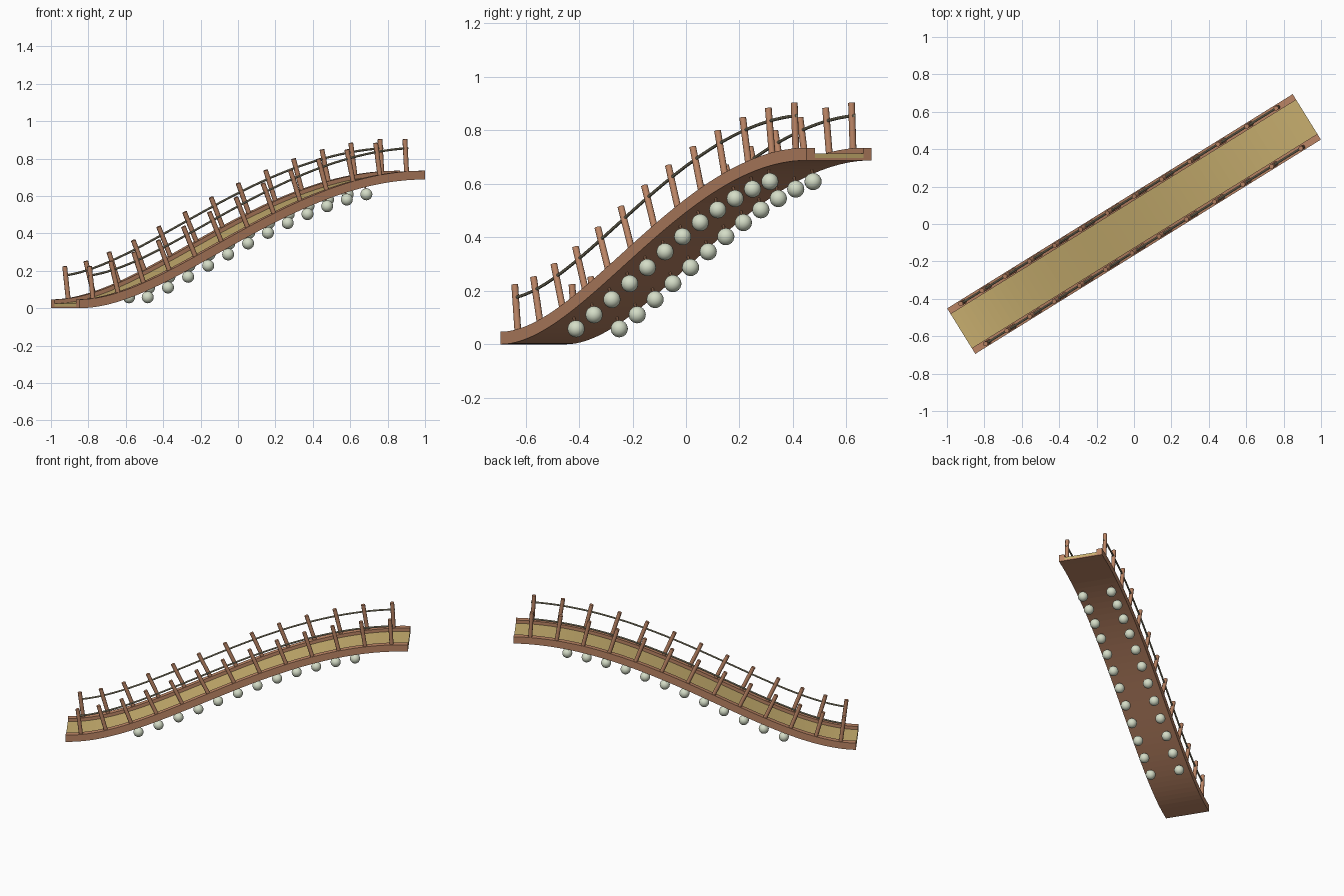
import bpy, bmesh, math
from mathutils import Vector, Matrix

if "Cube" in bpy.data.objects:
    bpy.data.objects.remove(bpy.data.objects["Cube"])

ANG = math.radians(31.8)
L, HW, RISE = 1.087, 0.143, 0.688
BU = (-L, -L + 0.58, L - 0.863, L)      # S-curve control points along the bridge
BZ = (0, 0, RISE, RISE)
ROT = Matrix.Rotation(ANG, 3, 'Z')


def bez(c, t):
    s = 1 - t
    return s**3*c[0] + 3*s*s*t*c[1] + 3*s*t*t*c[2] + t**3*c[3]


def dbez(c, t):
    s = 1 - t
    return 3*(s*s*(c[1]-c[0]) + 2*s*t*(c[2]-c[1]) + t*t*(c[3]-c[2]))


def t_at(u):
    lo, hi = 0.0, 1.0
    for _ in range(40):
        m = (lo + hi) / 2
        lo, hi = (m, hi) if bez(BU, m) < u else (lo, m)
    return lo


def point(t, v, h):
    """World position: along the curve, across by v, off the curve by h."""
    d = Vector((dbez(BU, t), dbez(BZ, t))).normalized()
    return ROT @ Vector((bez(BU, t) - d.y*h, v, bez(BZ, t) + d.x*h))


def material(name, rgb):
    m = bpy.data.materials.new(name)
    m.diffuse_color = (*rgb, 1)
    m.use_nodes = True
    m.node_tree.nodes["Principled BSDF"].inputs["Base Color"].default_value = m.diffuse_color
    return m


TERRA = material("terracotta_wood", (0.50, 0.235, 0.13))
GOLD = material("golden_deck", (0.58, 0.43, 0.16))
ROPE = material("olive_rope", (0.32, 0.29, 0.19))
PALE = material("pale_green", (0.66, 0.72, 0.57))


def finish(bm, name, mat, smooth=False):
    bmesh.ops.recalc_face_normals(bm, faces=bm.faces)
    me = bpy.data.meshes.new(name)
    bm.to_mesh(me)
    bm.free()
    ob = bpy.data.objects.new(name, me)
    bpy.context.collection.objects.link(ob)
    me.materials.append(mat)
    if smooth:
        bpy.context.view_layer.objects.active = ob
        ob.select_set(True)
        bpy.ops.object.shade_smooth_by_angle(angle=math.radians(40))
        ob.select_set(False)
    return ob


def sweep(name, mat, section, t0=0.0, t1=1.0, n=48, smooth=False):
    """Sweep a (v, h) cross-section along the S-curve, with end caps."""
    bm = bmesh.new()
    rings = [[bm.verts.new(point(t0 + (t1-t0)*i/n, v, h)) for v, h in section]
             for i in range(n + 1)]
    k = len(section)
    for a, b in zip(rings, rings[1:]):
        for j in range(k):
            bm.faces.new((a[j], a[(j+1) % k], b[(j+1) % k], b[j]))
    bm.faces.new(rings[0])
    bm.faces.new(rings[-1])
    return finish(bm, name, mat, smooth)


def box(v0, v1, h0, h1):
    return [(v0, h0), (v1, h0), (v1, h1), (v0, h1)]


def rod(bm, a, b, r, seg=10):
    d = b - a
    mat = Matrix.Translation((a + b)/2) @ d.to_track_quat('Z', 'Y').to_matrix().to_4x4()
    bmesh.ops.create_cone(bm, cap_ends=True, segments=seg, radius1=r, radius2=r,
                          depth=d.length, matrix=mat)


# Bridge body
CW = 0.036
sweep("bridge_underside", TERRA, box(-HW + CW, HW - CW, 0, 0.008))
sweep("walking_deck", GOLD, box(-HW + CW, HW - CW, 0.008, 0.025))

for side, s in (("right", -1), ("left", 1)):
    sweep(side + "_curb", TERRA, box(s*HW, s*(HW - CW), 0, 0.047))

    # Railing posts, square to the slope
    v = s * 0.126
    bm = bmesh.new()
    for i in range(13):
        t = t_at(-0.985 + 1.97*i/12)
        rod(bm, point(t, v, 0.03), point(t, v, 0.219), 0.013)
    finish(bm, side + "_posts", TERRA, True)

    # Handrail rope
    ring = [(v + 0.006*math.cos(a*math.pi/4), 0.17 + 0.006*math.sin(a*math.pi/4))
            for a in range(8)]
    sweep(side + "_handrail", ROPE, ring, t_at(-0.999), t_at(0.999), 48, True)

    # Hanging balls and their short stems
    balls, stems = bmesh.new(), bmesh.new()
    for i in range(12):
        t = t_at(-0.643 + 1.383*i/11)
        rod(stems, point(t, s*0.095, 0.002), point(t, s*0.095, -0.03), 0.005, 8)
        bmesh.ops.create_uvsphere(balls, u_segments=20, v_segments=12, radius=0.032,
                                  matrix=Matrix.Translation(point(t, s*0.095, -0.045)))
    finish(balls, side + "_hanging_balls", PALE, True)
    finish(stems, side + "_ball_stems", TERRA, True)
